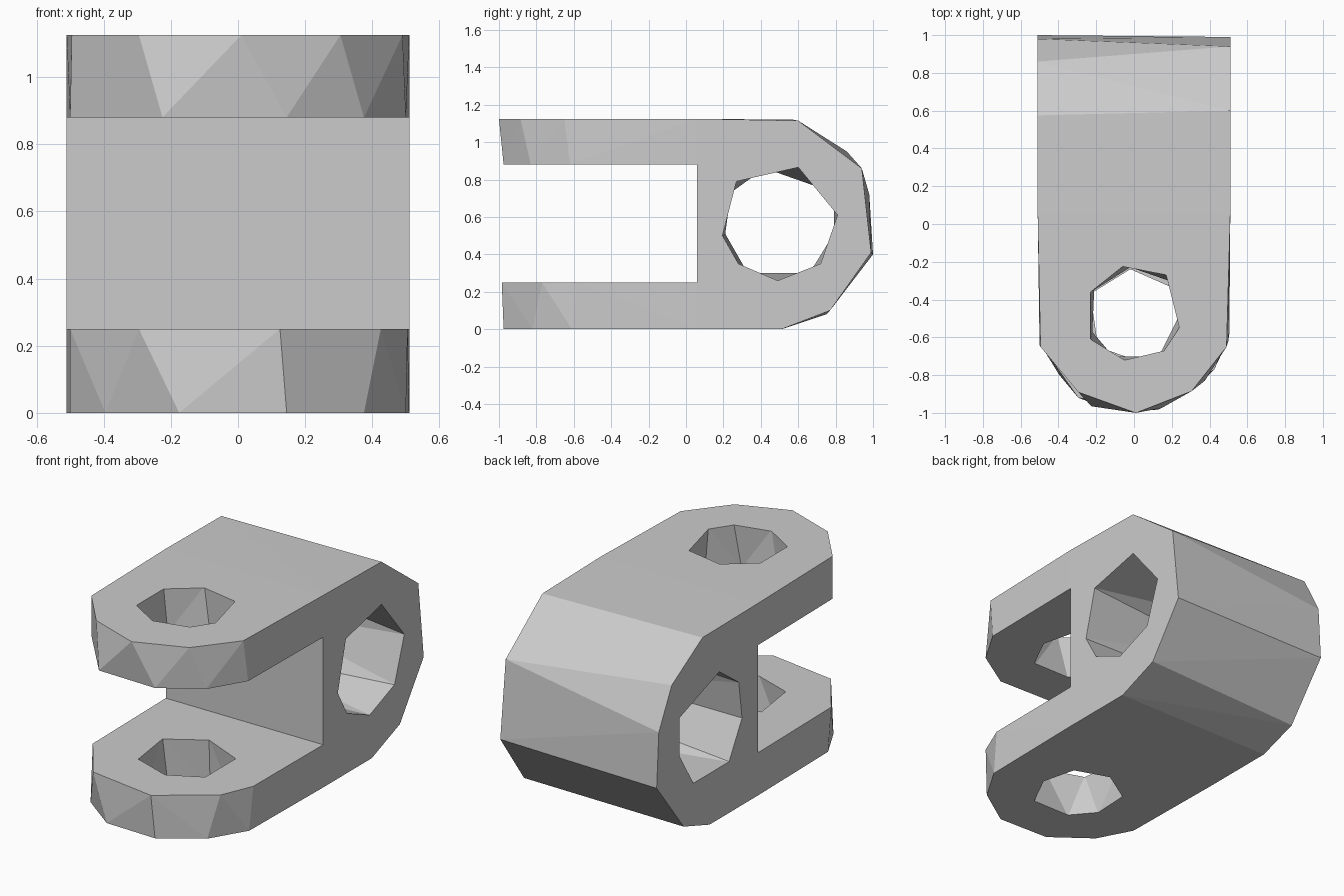
import bpy
import bmesh
import math
from mathutils import Vector

default = bpy.data.objects.get("Cube")
if default:
    bpy.data.objects.remove(default, do_unlink=True)

grey = bpy.data.materials.new("plain_grey")
grey.use_nodes = True
colour = (0.6, 0.6, 0.6, 1)
grey.diffuse_color = colour
grey.node_tree.nodes["Principled BSDF"].inputs["Base Color"].default_value = colour

HALF, SLOT, TOP = 0.51, 0.06, 1.125


def across(x, profile):
    """Side profile of (y, z) points placed at one x."""
    return [Vector((x, y, z)) for y, z in profile]


def level(z, outline):
    """Plan outline of (x, y) points placed at one height."""
    return [Vector((x, y, z)) for x, y in outline]


def hull(name, points):
    """Faceted convex solid around two end outlines."""
    bm = bmesh.new()
    for p in points:
        bm.verts.new(p)
    result = bmesh.ops.convex_hull(bm, input=bm.verts)
    spare = {v for v in result["geom_interior"] if isinstance(v, bmesh.types.BMVert)}
    bmesh.ops.delete(bm, geom=list(spare), context="VERTS")
    bmesh.ops.dissolve_limit(bm, angle_limit=math.radians(0.3),
                             verts=bm.verts, edges=bm.edges)
    bmesh.ops.recalc_face_normals(bm, faces=bm.faces)
    mesh = bpy.data.meshes.new(name)
    bm.to_mesh(mesh)
    bm.free()
    mesh.materials.append(grey)
    obj = bpy.data.objects.new(name, mesh)
    bpy.context.collection.objects.link(obj)
    return obj


def combine(target, tool, operation):
    """Apply a boolean and discard the tool."""
    tool.hide_render = True
    mod = target.modifiers.new("combine", "BOOLEAN")
    mod.operation, mod.object, mod.solver = operation, tool, "EXACT"
    bpy.context.view_layer.objects.active = target
    bpy.ops.object.modifier_apply(modifier=mod.name)
    bpy.data.objects.remove(tool, do_unlink=True)


# Rounded rear block, with facets that differ from one side to the other
slot_wall = [(SLOT, 0), (SLOT, TOP)]
left_profile = [(.51, 0), (.77, .1), (.99, .41), (.94, .86), (.6, 1.115)]
right_profile = [(.51, 0), (.75, .08), (1, .4), (.98, .72), (.86, .95), (.575, 1.12)]
clevis = hull("clevis", across(HALF, slot_wall + left_profile)
              + across(-HALF, slot_wall + right_profile))

# Sideways bore through the block
left_rim = [(.195, .5), (.27, .79), (.6, .865), (.81, .61), (.72, .35), (.49, .26), (.28, .35)]
right_rim = [(.42, .86), (.24, .73), (.21, .51), (.33, .3), (.66, .3), (.79, .51), (.79, .73)]
bore = hull("bore_cutter", across(HALF + 0.01, left_rim) + across(-HALF - 0.01, right_rim))
combine(clevis, bore, "DIFFERENCE")

# Fork lugs: height, nose outline and hole rim for the lower and upper faces
root = [(-HALF, SLOT), (HALF, SLOT)]
round_rim = [(-.21, -.35), (-.02, -.23), (.18, -.3), (.23, -.5),
             (.13, -.7), (-.11, -.7), (-.22, -.57)]
lugs = {
    "lower_lug": (
        (0, [(-.5, -.6), (-.395, -.8), (-.175, -.965), (.145, -.975), (.375, -.82), (.5, -.61)],
         round_rim),
        (.25, [(-.5, -.63), (-.295, -.92), (.125, -.985), (.425, -.77), (.505, -.58)],
         [(-.19, -.65), (-.23, -.37), (-.02, -.24), (.23, -.35), (.23, -.63), (.04, -.73)])),
    "upper_lug": (
        (.88, [(-.5, -.64), (-.225, -.965), (.145, -.975), (.375, -.83), (.5, -.62)],
         round_rim),
        (TOP, [(-.495, -.65), (-.295, -.89), (.01, -1), (.305, -.885), (.49, -.65)],
         [(-.23, -.36), (-.06, -.225), (.17, -.27), (.24, -.55),
          (.16, -.67), (-.05, -.72), (-.23, -.61)])),
}
for name, ((z0, nose0, rim0), (z1, nose1, rim1)) in lugs.items():
    lug = hull(name, level(z0, root + nose0) + level(z1, root + nose1))
    pin_hole = hull("pin_hole_cutter", level(z0 - 0.01, rim0) + level(z1 + 0.01, rim1))
    combine(lug, pin_hole, "DIFFERENCE")
    combine(clevis, lug, "UNION")

# Merge coplanar seams into clean flat faces
bm = bmesh.new()
bm.from_mesh(clevis.data)
bmesh.ops.remove_doubles(bm, verts=bm.verts, dist=0.0005)
bmesh.ops.dissolve_limit(bm, angle_limit=math.radians(0.3), verts=bm.verts, edges=bm.edges)
bm.to_mesh(clevis.data)
bm.free()
clevis.data.shade_flat()
